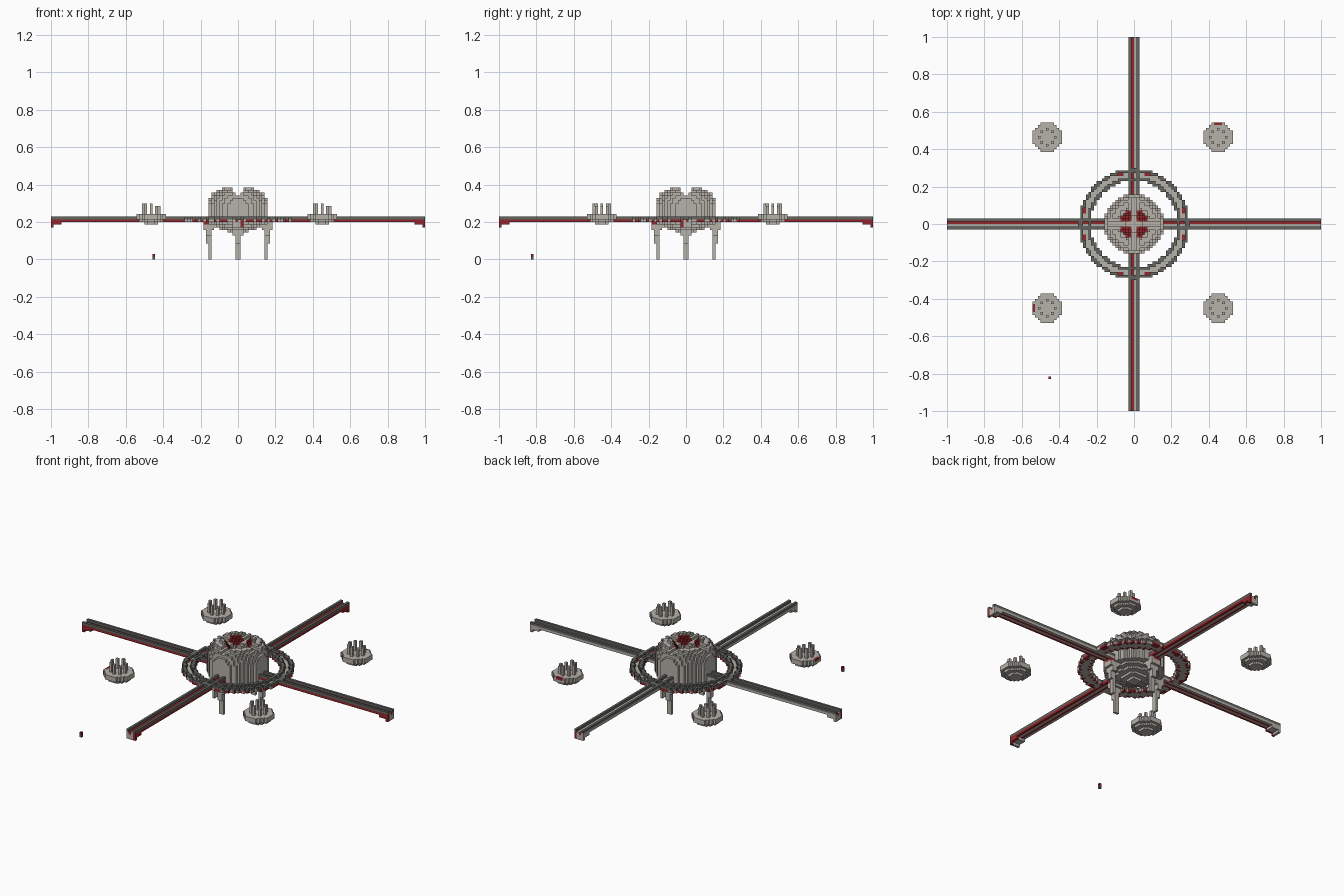
import bpy
import bmesh
from math import atan2, hypot

V = 1 / 70  # edge length of one block
old = bpy.data.objects.get("Cube")
if old:
    bpy.data.objects.remove(old)


def material(name, rgb):
    m = bpy.data.materials.new(name)
    m.use_nodes = True
    col = (*rgb, 1)
    m.diffuse_color = col
    m.node_tree.nodes["Principled BSDF"].inputs["Base Color"].default_value = col
    return m


MATS = [material("light_grey", (0.47, 0.44, 0.40)),
        material("dark_grey", (0.13, 0.13, 0.12)),
        material("red", (0.29, 0.02, 0.025))]
LIGHT, DARK, RED = range(3)
taken = set()


def build(name, cells):
    """Turn a dict of block position -> colour into a mesh of exposed faces."""
    cells = {p: c for p, c in cells.items() if p not in taken}
    taken.update(cells)
    bm = bmesh.new()
    verts = {}

    def vert(p):
        if p not in verts:
            verts[p] = bm.verts.new([k * V for k in p])
        return verts[p]

    for p, colour in cells.items():
        for axis in range(3):
            a, b = (axis + 1) % 3, (axis + 2) % 3
            for side in (0, 1):
                near = list(p)
                near[axis] += 2 * side - 1
                if tuple(near) in cells:
                    continue
                quad = []
                for i, j in ((0, 0), (1, 0), (1, 1), (0, 1)):
                    q = list(p)
                    q[axis] += side
                    q[a] += i
                    q[b] += j
                    quad.append(vert(tuple(q)))
                bm.faces.new(quad if side else quad[::-1]).material_index = colour
    mesh = bpy.data.meshes.new(name)
    bm.to_mesh(mesh)
    bm.free()
    for m in MATS:
        mesh.materials.append(m)
    bpy.context.collection.objects.link(bpy.data.objects.new(name, mesh))


def turn(x, y, quarter):
    """Rotate a block about the centre by quarter turns."""
    for _ in range(quarter):
        x, y = -1 - y, x
    return x, y


def radius(x, y):
    return hypot(x + 0.5, y + 0.5)


# Central dome: rounded upper body, bowl underneath, crater and notches on top
dome = {}
for x in range(-12, 12):
    for y in range(-12, 12):
        for z in range(9, 27):
            r, h = radius(x, y), z + 0.5
            if z < 13:
                inside = r < 11 - (13 - z) * 2.2
            else:
                inside = (r / 11.3) ** 3.5 + (abs(h - 15.5) / 11.5) ** 3.5 < 1
            slot = min(abs(x + 0.5), abs(y + 0.5))
            notch = (slot < 2 and z > 24) or (slot < 1 and z > 23)
            bowl = z > 21 and r < 2.2 + (z - 21) * 0.6
            if inside and not notch and not bowl:
                lining = z > 20 and 1.8 < r < 3.6 + (z - 21) * 0.6 and slot > 1
                dome[x, y, z] = RED if lining and z < 26 else LIGHT
build("dome", dome)

# Four channel-shaped arms with a stepped bracket at each end
ARM_FLOOR = {-2: LIGHT, -1: RED, 0: LIGHT, 1: RED}
for side, q in (("back", 0), ("left", 3), ("front", 2), ("right", 1)):
    arm = {}
    # front and right arms are mirrored so the red edge runs straight through
    flip = side in ("front", "right")
    for d in range(10, 70):
        for t in range(-2, 2):
            x, y = turn(-1 - t if flip else t, d, q)
            if side in ("left", "right"):
                y, x = (-1 - t, d if side == "left" else -1 - d)
            arm[x, y, 14] = ARM_FLOOR[t]
            if t in (-2, 1):
                arm[x, y, 15] = DARK
            edge = RED if t == 1 else LIGHT
            if d > 65:
                arm[x, y, 13] = edge
            if d > 68:
                arm[x, y, 12] = edge
    build(side + "_arm", arm)

# Grooved ring around the dome
ring = {}
for x in range(-21, 21):
    for y in range(-21, 21):
        r = radius(x, y)
        if not 16.3 < r < 20.6:
            continue
        rim = r < 17.4 or r > 19.5
        near_arm = 4 < min(abs(x + 0.5), abs(y + 0.5)) < 6
        dotted = rim and int((atan2(y + 0.5, x + 0.5) + 4) * 16) % 2
        ring[x, y, 14] = RED if dotted or (near_arm and r > 18.5) else LIGHT
        if rim:
            ring[x, y, 15] = DARK
build("ring", ring)

# Four tapering legs under the edge of the dome
for q, side in enumerate(("back", "right", "front", "left")):
    leg = {}
    for z in range(14):
        wide = 2 if z > 8 else 1
        reach = 11 if z < 6 else 12 if z < 11 else 13
        for d in range(10 if z > 10 else 11, reach + 1):
            for t in range(-wide, wide):
                x, y = turn(t, d - 1, q)
                leg[x, y, z] = RED if z > 12 and d > 11 and t < 1 else LIGHT
    build(side + "_leg", leg)

# Four floating pods: stepped saucers with a circle of posts
for cx in (-33, 31):
    for cy in (-32, 32):
        pod = {}
        for x in range(-5, 6):
            for y in range(-5, 6):
                r = hypot(x, y)
                for z, limit in ((13, 2.5), (14, 4.2), (15, 5.4), (16, 5.4)):
                    if r < limit:
                        outward = (x == -5 and abs(y) < 2 and cx < 0 and cy < 0) or \
                                  (y == 5 and abs(x) < 2 and cx > 0 and cy > 0)
                        pod[cx + x, cy + y, z] = RED if outward and z == 16 else LIGHT
                if 2.7 < r < 3.1:
                    for z in range(17, 20 if x > 1 else 21):
                        pod[cx + x, cy + y, z] = LIGHT
        build(("left" if cx > 0 else "right") + ("_back" if cy > 0 else "_front") + "_pod", pod)

# Small separate marker block near the ground
build("marker", {(-32, -58, 0): DARK, (-32, -58, 1): RED})
